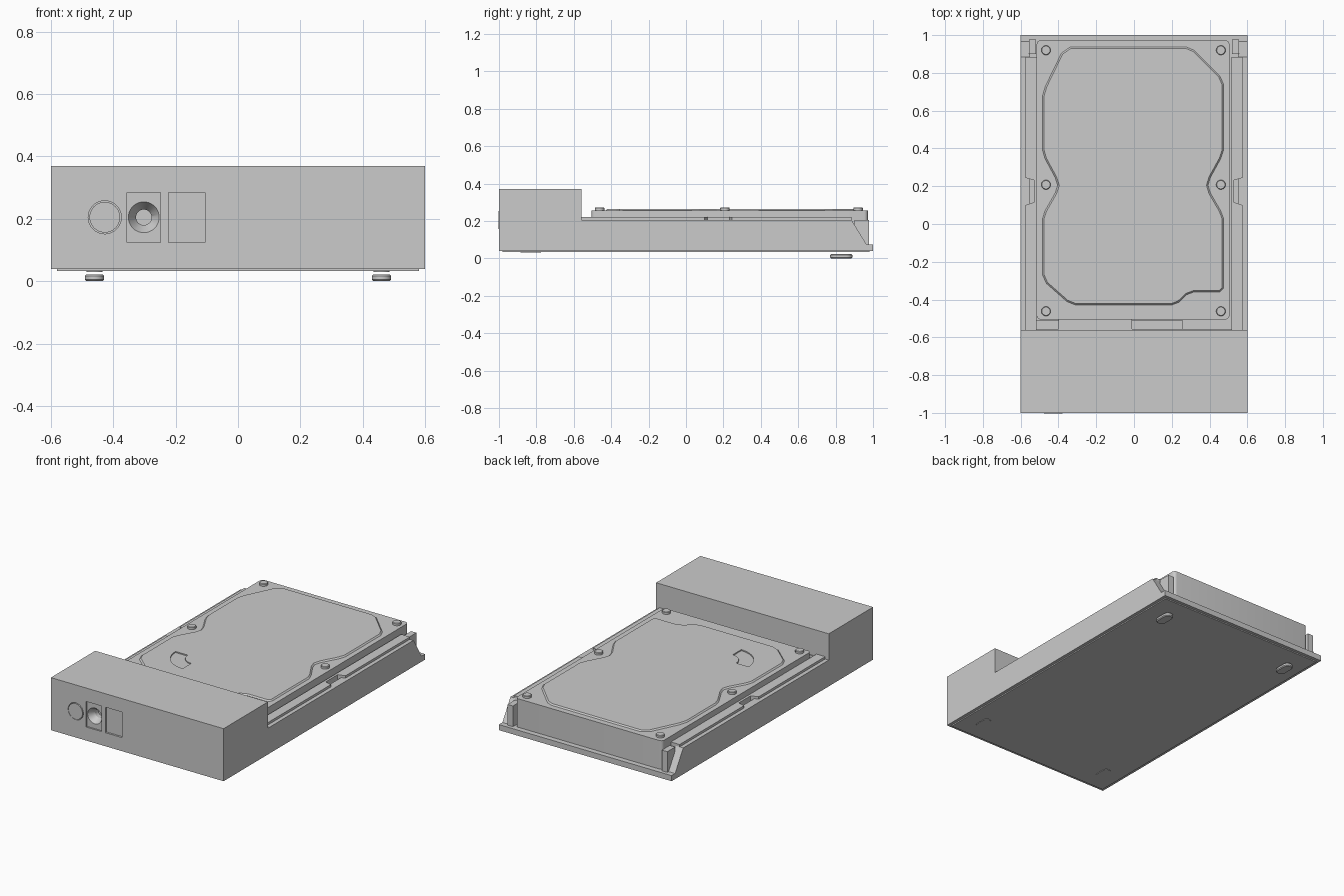
import bpy, bmesh, math
from mathutils import Matrix

if "Cube" in bpy.data.objects:
    bpy.data.objects.remove(bpy.data.objects["Cube"])


def prism(name, pts, a, b, axis="z", bevel=0, smooth=False):
    """Extrude a 2D outline from a to b; axis z uses (x, y), axis x uses (y, z)."""
    place = (lambda p, h: (p[0], p[1], h)) if axis == "z" else (lambda p, h: (h, p[0], p[1]))
    bm = bmesh.new()
    low = [bm.verts.new(place(p, a)) for p in pts]
    top = [bm.verts.new(place(p, b)) for p in pts]
    bm.faces.new(low)
    bm.faces.new(top)
    n = len(pts)
    for i in range(n):
        bm.faces.new((low[i], low[(i + 1) % n], top[(i + 1) % n], top[i]))
    bmesh.ops.recalc_face_normals(bm, faces=bm.faces)
    return finish(name, bm, bevel, smooth)


def finish(name, bm, bevel=0, smooth=False):
    me = bpy.data.meshes.new(name)
    bm.to_mesh(me)
    bm.free()
    ob = bpy.data.objects.new(name, me)
    bpy.context.collection.objects.link(ob)
    bpy.ops.object.select_all(action="DESELECT")
    ob.select_set(True)
    bpy.context.view_layer.objects.active = ob
    if bevel:
        m = ob.modifiers.new("bevel", "BEVEL")
        m.width, m.segments, m.limit_method, m.angle_limit = bevel, 1, "ANGLE", math.radians(60)
        bpy.ops.object.modifier_apply(modifier=m.name)
    if smooth:
        bpy.ops.object.shade_smooth_by_angle(angle=math.radians(30))
    return ob


def box(name, x0, x1, y0, y1, z0, z1):
    return prism(name, [(x0, y0), (x1, y0), (x1, y1), (x0, y1)], z0, z1)


def front_cone(name, x, z, y0, y1, r0, r1, smooth=True):
    """Round part along y, radius r0 at y0 and r1 at y1."""
    bm = bmesh.new()
    bmesh.ops.create_cone(bm, cap_ends=True, segments=40, radius1=r0, radius2=r1, depth=y1 - y0,
                          matrix=Matrix.Translation((x, (y0 + y1) / 2, z)) @ Matrix.Rotation(-math.pi / 2, 4, "X"))
    return finish(name, bm, smooth=smooth)


def cut(target, cutter):
    cutter.hide_render = True
    m = target.modifiers.new("cut", "BOOLEAN")
    m.operation, m.solver, m.object = "DIFFERENCE", "EXACT", cutter
    bpy.context.view_layer.objects.active = target
    bpy.ops.object.modifier_apply(modifier=m.name)
    bpy.data.objects.remove(cutter)


def arc(cx, cy, r, a0, a1, n):
    return [(cx + r * math.cos(math.radians(a0 + (a1 - a0) * i / n)),
             cy + r * math.sin(math.radians(a0 + (a1 - a0) * i / n))) for i in range(n + 1)]


# Dock housing: tall front block and low tray, sloped at the rear
housing = prism("dock_housing", [(-1, .04), (1, .04), (1, .075), (.965, .075), (.885, .205),
                                 (-.56, .205), (-.56, .37), (-1, .37)], -.6, .6, "x")
cut(housing, box("bay_cutter", -.55, .55, -.555, 1.1, .075, .3))

# Front sockets and button groove
cut(housing, box("power_panel_cutter", -.355, -.248, -1.1, -.99, .125, .285))
cut(housing, front_cone("power_cone_cutter", -.302, .205, -.991, -.95, .05, .025))
cut(housing, front_cone("power_hole_cutter", -.302, .205, -.96, -.92, .025, .025))
cut(housing, box("data_port_cutter", -.222, -.105, -1.1, -.988, .125, .285))
cut(housing, front_cone("button_cutter", -.427, .205, -1.1, -.985, .053, .053))
front_cone("power_button", -.427, .205, -1.003, -.98, .049, .049)

# Inner rails with a finger notch, and rear corner posts
for side, tag in ((-1, "left"), (1, "right")):
    rail = [(.515, -.56), (.575, -.56), (.575, .1), (.53, .115), (.53, .232), (.575, .245),
            (.575, .885), (.515, .885)]
    prism(tag + "_rail", [(side * x, y) for x, y in rail], .07, .22)
    x0, x1 = sorted((side * .518, side * .555))
    box(tag + "_rear_post", x0, x1, .9, .978, .07, .205)

# Connector strip between drive and block
box("connector_strip", -.52, .26, -.56, -.512, .07, .19)
box("connector_plug", -.4, -.01, -.56, -.505, .07, .2)

# Bottom plate and pads
box("bottom_plate", -.58, .58, -.98, .98, .033, .045)
for x in (-.46, .46):
    for y, z0, z1, r, bev in ((.83, 0, .022, .031, .005), (-.83, .03, .036, .026, 0)):
        pill = arc(x, y + .028, r, 0, 180, 12) + arc(x, y - .028, r, 180, 360, 12)
        prism("rear_foot" if y > 0 else "front_pad", pill, z0, z1, bevel=bev, smooth=True)

# Drive body with rounded corners
r = .02
corners = (arc(.505 - r, .972 - r, r, 0, 90, 5) + arc(-.515 + r, .972 - r, r, 90, 180, 5)
           + arc(-.515 + r, -.505 + r, r, 180, 270, 5) + arc(.505 - r, -.505 + r, r, 270, 360, 5))
prism("drive_body", corners, .078, .257, smooth=True)

# Raised cover sheet with waisted outline
cover = [(-.34, .937), (.28, .937), (.32, .92), (.455, .785), (.475, .74), (.475, .39), (.46, .345),
         (.405, .245), (.393, .205), (.405, .165), (.46, .07), (.475, .03), (.475, -.34), (.455, -.36),
         (.32, -.36), (.28, -.375), (.238, -.415), (.2, -.43), (-.31, -.43), (-.355, -.412),
         (-.465, -.315), (-.485, -.27), (-.485, .03), (-.472, .07), (-.418, .165), (-.405, .205),
         (-.418, .245), (-.472, .345), (-.485, .39), (-.485, .68), (-.47, .73), (-.385, .905)]
sheet = prism("drive_cover", cover, .235, .265, bevel=.009)
cut(sheet, prism("window_cutter", arc(-.185, -.12, .165, 180, 270, 14)
                 + arc(-.185, -.12, .08, 270, 180, 10), .258, .3))

# Cover screws
for x in (-.466, .46):
    for y in (.92, .208, -.462):
        prism("cover_screw", arc(x, y, .025, 0, 345, 23), .25, .272, bevel=.003, smooth=True)
